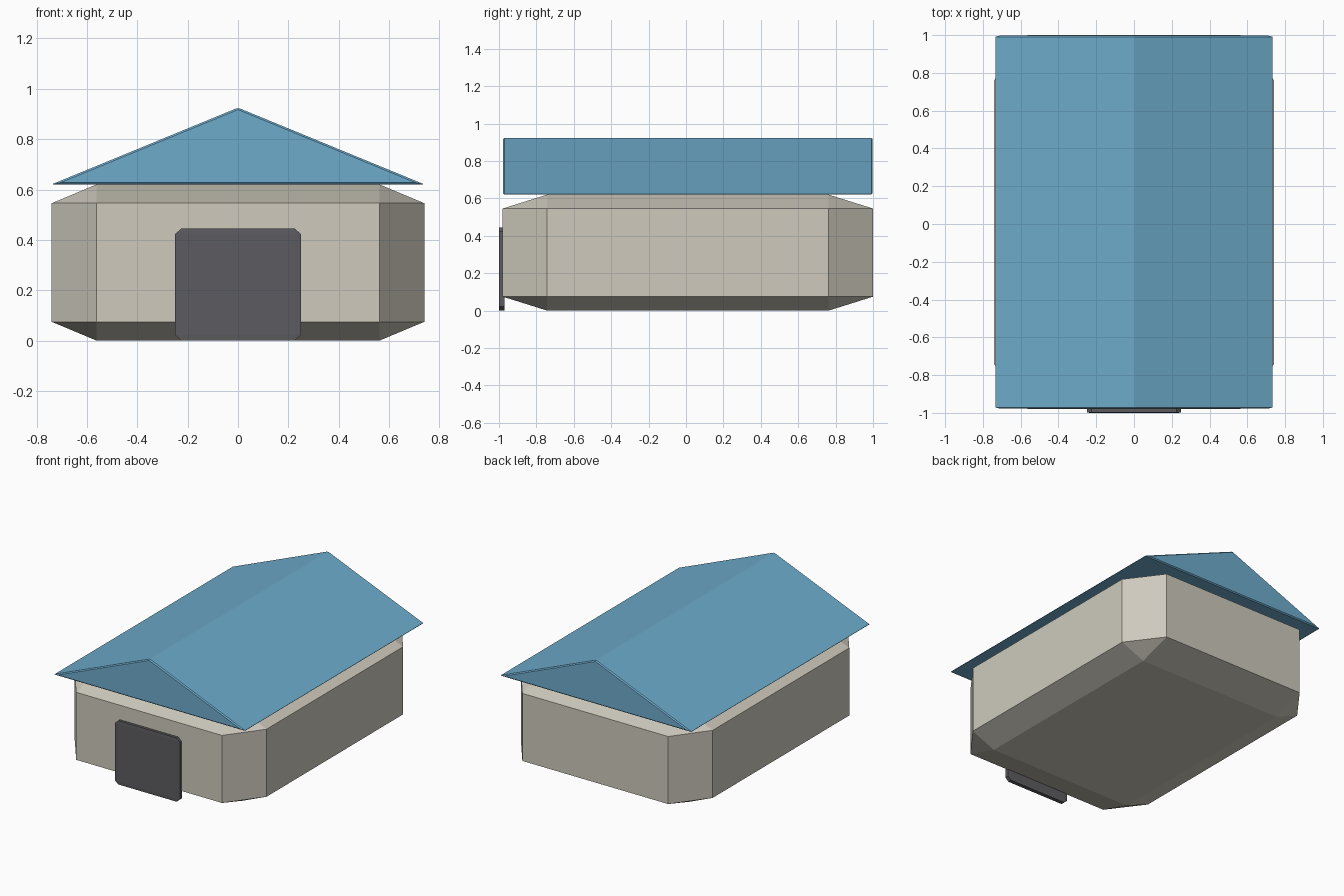
import bpy, bmesh
from mathutils import Matrix

if "Cube" in bpy.data.objects:
    bpy.data.objects.remove(bpy.data.objects["Cube"])


def finish(name, bm, color):
    bmesh.ops.recalc_face_normals(bm, faces=bm.faces[:])
    mesh = bpy.data.meshes.new(name)
    bm.to_mesh(mesh)
    bm.free()
    mat = bpy.data.materials.new(name + "_paint")
    mat.diffuse_color = (*color, 1)
    mat.use_nodes = True
    mat.node_tree.nodes["Principled BSDF"].inputs["Base Color"].default_value = mat.diffuse_color
    mesh.materials.append(mat)
    obj = bpy.data.objects.new(name, mesh)
    bpy.context.collection.objects.link(obj)
    return obj


def bevel(bm, width):
    bmesh.ops.bevel(bm, geom=bm.edges[:], offset=width, offset_type='OFFSET',
                    segments=1, profile=0.5, affect='EDGES')


def chamfered_box(name, size, center, width, color):
    # unit cube chamfered first, then stretched, so chamfers follow the proportions
    bm = bmesh.new()
    bmesh.ops.create_cube(bm, size=1)
    bevel(bm, width)
    bm.transform(Matrix.Translation(center) @ Matrix.Diagonal((*size, 1)))
    return finish(name, bm, color)


def gable_roof(name, half_width, y0, y1, z0, height, width, color):
    # triangular profile extruded along y
    bm = bmesh.new()
    profile = [(-half_width, z0), (half_width, z0), (0, z0 + height)]
    face = bm.faces.new([bm.verts.new((x, y0, z)) for x, z in profile])
    ext = bmesh.ops.extrude_face_region(bm, geom=[face], use_keep_orig=True)
    verts = [g for g in ext["geom"] if isinstance(g, bmesh.types.BMVert)]
    bmesh.ops.translate(bm, verts=verts, vec=(0, y1 - y0, 0))
    bmesh.ops.recalc_face_normals(bm, faces=bm.faces[:])
    bevel(bm, width)
    return finish(name, bm, color)


# Walls
chamfered_box("walls", (1.48, 1.98, 0.62), (0, 0.01, 0.31), 0.12, (0.62, 0.59, 0.51))
# Roof
gable_roof("roof", 0.741, -0.978, 0.998, 0.62, 0.305, 0.007, (0.155, 0.41, 0.60))
# Door
chamfered_box("door", (0.50, 0.03, 0.445), (0, -0.985, 0.2225), 0.05, (0.107, 0.104, 0.115))
